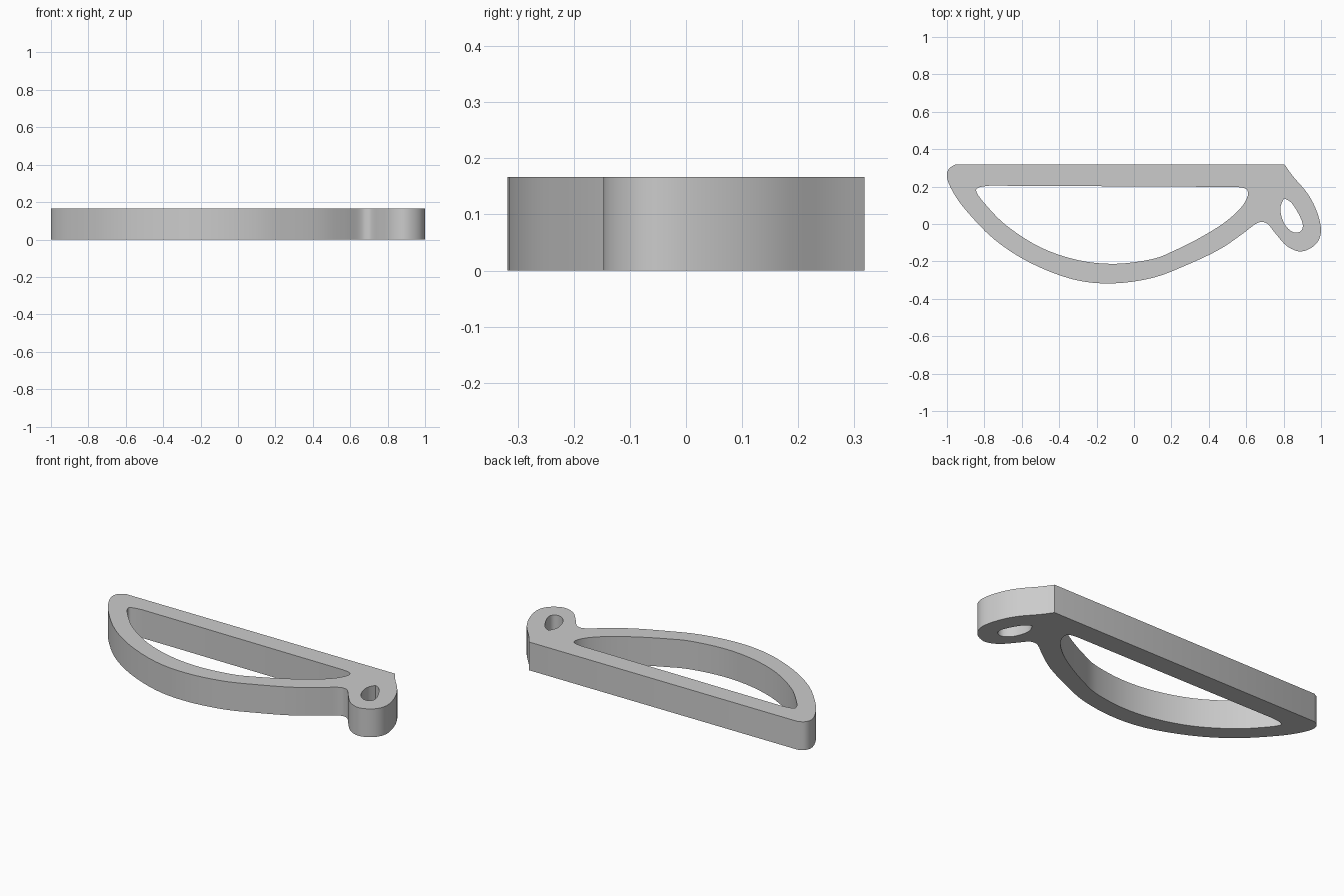
import bpy
import bmesh
from mathutils import Vector

HEIGHT = 0.167

if "Cube" in bpy.data.objects:
    bpy.data.objects.remove(bpy.data.objects["Cube"])


def flat_material(name, colour):
    material = bpy.data.materials.new(name)
    material.use_nodes = True
    material.diffuse_color = colour
    material.node_tree.nodes["Principled BSDF"].inputs["Base Color"].default_value = colour
    return material


def smooth_path(points, steps=4):
    """Rounded path through the points; its ends are joined by a straight edge."""
    pts = [Vector(p) for p in points]
    pts = [pts[0]] + pts + [pts[-1]]
    path = []
    for a, b, c, d in zip(pts, pts[1:], pts[2:], pts[3:]):
        for i in range(steps):
            t = i / steps
            path.append(b + (c - a) * t / 2
                        + (a - b * 2.5 + c * 2 - d / 2) * t ** 2
                        + (b * 3 - a - c * 3 + d) * t ** 3 / 2)
    path.append(pts[-1])
    return path


def add_loop(curve, path):
    spline = curve.splines.new('POLY')
    spline.points.add(len(path) - 1)
    for point, co in zip(spline.points, path):
        point.co = (co.x, co.y, 0, 1)
    spline.use_cyclic_u = True


# Outer edge: square back corner, round eyelet, neck, long bow, round far end
outer_edge = [(.805, .318), (.85, .255), (.93, .16), (.98, .06), (1, -.04),
              (.97, -.11), (.895, -.147), (.82, -.12), (.76, -.055), (.72, -.005),
              (.69, .01), (.65, 0), (.57, -.06), (.45, -.14), (.28, -.22),
              (.1, -.288), (-.12, -.318), (-.33, -.295), (-.56, -.205),
              (-.75, -.08), (-.9, .075), (-.97, .175), (-1, .25),
              (-.99, .295), (-.955, .318)]

# Large bow-shaped opening
grip_opening = [(.55, .198), (.6, .187), (.608, .15), (.57, .085), (.48, .005),
                (.35, -.075), (.22, -.14), (.1, -.187), (-.1, -.213),
                (-.3, -.193), (-.5, -.125), (-.68, -.01), (-.79, .1),
                (-.842, .17), (-.83, .195), (-.77, .205)]

# Small teardrop hole in the eyelet
eyelet_hole = [(.803, .137), (.84, .115), (.877, .06), (.902, 0), (.893, -.037),
               (.855, -.045), (.815, -.015), (.79, .035), (.783, .09), (.803, .137)]

# Filled, extruded outline
curve = bpy.data.curves.new("handle_outline", 'CURVE')
curve.dimensions = '2D'
curve.fill_mode = 'BOTH'
curve.extrude = HEIGHT / 2
add_loop(curve, smooth_path(outer_edge))
add_loop(curve, smooth_path(grip_opening))
add_loop(curve, smooth_path(eyelet_hole)[:-1])

handle = bpy.data.objects.new("bow_handle", curve)
bpy.context.collection.objects.link(handle)
bpy.ops.object.select_all(action='DESELECT')
handle.select_set(True)
bpy.context.view_layer.objects.active = handle
bpy.ops.object.convert(target='MESH')
handle = bpy.context.object

# Weld caps to walls and rest the part on the ground
bm = bmesh.new()
bm.from_mesh(handle.data)
bmesh.ops.remove_doubles(bm, verts=bm.verts, dist=0.0001)
bmesh.ops.recalc_face_normals(bm, faces=bm.faces)
bmesh.ops.translate(bm, verts=bm.verts, vec=(0, 0, HEIGHT / 2))
bm.to_mesh(handle.data)
bm.free()

handle.data.materials.clear()
handle.data.materials.append(flat_material("plain grey", (.6, .6, .6, 1)))
bpy.ops.object.shade_smooth_by_angle(angle=0.6)
